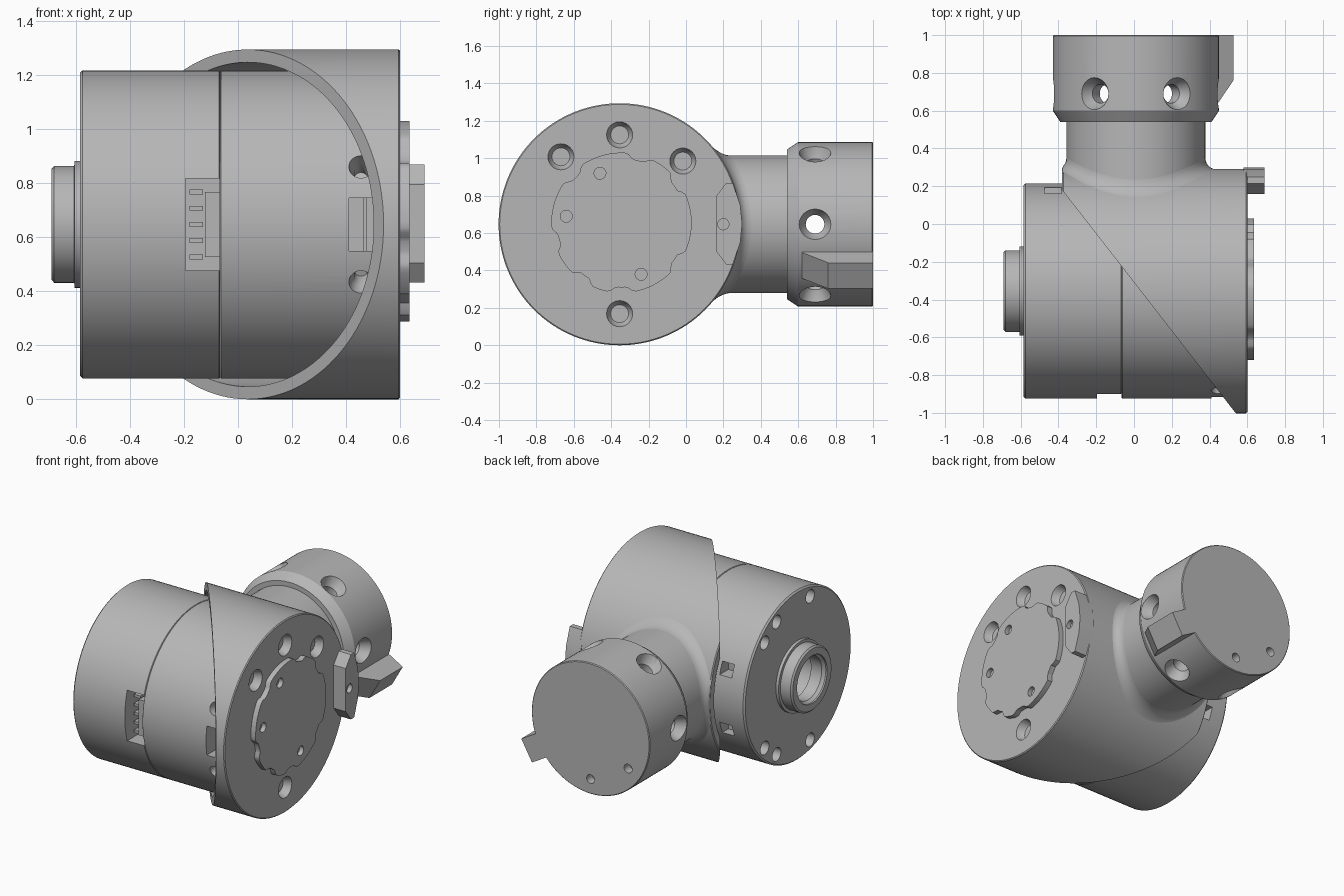
import bpy, bmesh
from math import sin, cos, radians, pi, sqrt
from mathutils import Vector, Matrix

if "Cube" in bpy.data.objects:
    bpy.data.objects.remove(bpy.data.objects["Cube"], do_unlink=True)

grey = bpy.data.materials.new("machined_grey")
grey.use_nodes = True
COLOUR = (0.47, 0.47, 0.47, 1)
grey.diffuse_color = COLOUR
grey.node_tree.nodes["Principled BSDF"].inputs["Base Color"].default_value = COLOUR

X, Y, Z = Vector((1, 0, 0)), Vector((0, 1, 0)), Vector((0, 0, 1))
CY, CZ = -0.355, 0.647      # main axis, runs along x
NX = 0.01                   # neck axis, runs along y
R_HOUSING, R_BODY, R_NECK, R_CAP = 0.647, 0.57, 0.368, 0.44


def finish(bm, name):
    bmesh.ops.recalc_face_normals(bm, faces=bm.faces)
    mesh = bpy.data.meshes.new(name)
    bm.to_mesh(mesh)
    bm.free()
    mesh.materials.append(grey)
    obj = bpy.data.objects.new(name, mesh)
    bpy.context.collection.objects.link(obj)
    return obj


def lathe(name, profile, loc, axis, sides=96):
    """Solid turned from (distance along axis, radius) pairs."""
    bm = bmesh.new()
    place = Matrix.Translation(loc) @ axis.to_track_quat('Z', 'Y').to_matrix().to_4x4()
    rings = [[bm.verts.new(place @ Vector((r * cos(2 * pi * i / sides), r * sin(2 * pi * i / sides), h)))
              for i in range(sides)] for h, r in profile]
    for a, b in zip(rings, rings[1:]):
        for i in range(sides):
            j = (i + 1) % sides
            bm.faces.new((a[i], a[j], b[j], b[i]))
    bm.faces.new(rings[0][::-1])
    bm.faces.new(rings[-1])
    return finish(bm, name)


def prism(name, points, start, end, axes, loc=(0, 0, 0)):
    """Outline drawn on the first two axes, extruded along the third."""
    bm = bmesh.new()
    place = Matrix.Translation(loc) @ Matrix(axes).transposed().to_4x4()
    low, high = [[bm.verts.new(place @ Vector((u, v, w))) for u, v in points] for w in (start, end)]
    bm.faces.new(low[::-1])
    bm.faces.new(high)
    for i in range(len(low)):
        j = (i + 1) % len(low)
        bm.faces.new((low[i], low[j], high[j], high[i]))
    return finish(bm, name)


def box(name, centre, size, turn=0):
    bm = bmesh.new()
    bmesh.ops.create_cube(bm, size=1, matrix=Matrix.Translation(centre)
                          @ Matrix.Rotation(turn, 4, 'Z') @ Matrix.Diagonal((*size, 1)))
    return finish(bm, name)


def cut(target, cutter):
    mod = target.modifiers.new("cut", 'BOOLEAN')
    mod.operation, mod.solver, mod.object = 'DIFFERENCE', 'EXACT', cutter
    with bpy.context.temp_override(object=target, active_object=target):
        bpy.ops.object.modifier_apply(modifier=mod.name)
    bpy.data.objects.remove(cutter, do_unlink=True)


def bolt_hole(target, point, outward, wide=0.07, narrow=0.036, depth=0.12):
    """Counterbored screw hole."""
    cut(target, lathe("hole_cutter", [(-depth, narrow), (-0.065, narrow), (-0.04, wide * 0.8), (0, wide), (0.05, wide)],
                      point, outward, 24))


def around(angle, radius):
    """Point on a circle about the main axis, as (y, z)."""
    return CY + radius * cos(radians(angle)), CZ + radius * sin(radians(angle))


def edged(start, end, r, b=0.01, b_end=0.003):
    return [(start, r - b), (start + b, r), (end - b_end, r), (end, r - b_end)]


main_axis = (0, CY, CZ)

# Slant-cut outer housing, hollow around the rotor
housing = lathe("outer_housing", edged(-0.38, 0.6, R_HOUSING, 0.006, 0.006), main_axis, X, 128)
slant_dir = Vector((-0.789, -0.614, 0))
cut(housing, box("slant_cutter", Vector((-0.07, -0.22, CZ)) + 2 * slant_dir, (4, 4, 4), pi + 0.661))
cut(housing, lathe("hollow_cutter", [(-0.6, 0.6), (0.55, 0.6)], main_axis, X, 128))
for angle in (90, 45, 131, 270):
    bolt_hole(housing, (0.6, *around(angle, 0.478)), X)

# Left body with screw holes, side pockets and a front window
body = lathe("left_body", edged(-0.585, -0.067, R_BODY), main_axis, X, 128)
for side in (-1, 1):
    for angle in (105, 63, 45):
        y, z = around(side * angle, 0.5)
        cut(body, lathe("rim_hole_cutter", [(-0.7, 0.045), (-0.5, 0.045)], (0, y, z), X, 24))
    cut(body, box("pocket_cutter", (-0.43, 0.18, CZ + side * 0.2), (0.09, 0.16, 0.08)))
cut(body, box("window_cutter", (-0.12, -0.87, CZ), (0.15, 0.3, 0.34)))
cut(body, lathe("bore_cutter", [(-0.7, 0.16), (-0.4, 0.16)], main_axis, X, 64))

# Small ribs and block seen in the window
box("window_block", (-0.095, -0.8, CZ), (0.056, 0.16, 0.24))
for i in range(5):
    box("window_rib", (-0.155, -0.8, CZ - 0.12 + i * 0.06), (0.05, 0.1, 0.018))

# Rotor inside the housing
rotor = lathe("inner_rotor", edged(-0.065, 0.545, R_BODY, 0.003), main_axis, X, 128)
cut(rotor, box("pocket_cutter", (0.465, -0.9, CZ), (0.11, 0.16, 0.195)))
box("pocket_rib", (0.47, -0.84, CZ), (0.012, 0.06, 0.195))
for angle in (158, 202):
    y, z = around(angle, R_BODY)
    bolt_hole(rotor, (0.455, y, z), Vector((0, y - CY, z - CZ)), 0.045, 0.025)

# Hollow stub shaft on the left face
shaft = lathe("stub_shaft", [(-0.69, 0.205), (-0.68, 0.216), (-0.606, 0.216), (-0.605, 0.235), (-0.58, 0.235)],
              main_axis, X)
cut(shaft, lathe("bore_cutter", [(-0.8, 0.16), (-0.68, 0.16), (-0.66, 0.145), (-0.5, 0.145)], main_axis, X, 64))

# Scalloped cover plate on the right face
notches = (35, 75, 135, 195, 235, 270, 325)
outline = []
for a in range(0, 360, 3):
    gap = min(abs((a - n + 180) % 360 - 180) for n in notches)
    r = 0.345 + 0.03 * min(1, max(0, (gap - 5) / 5))
    outline.append((r * cos(radians(a)), r * sin(radians(a))))
cover = prism("cover_plate", outline, 0.595, 0.635, (Y, Z, X), (0, -0.345, CZ + 0.008))
for y, z in ((-0.46, 0.92), (-0.64, 0.69), (-0.24, 0.38)):
    cut(cover, lathe("pin_cutter", [(0.605, 0.032), (0.7, 0.032)], (0, y, z), X, 16))

# Upright lug beside the cover
half = [(0.3, 0.0), (0.29, 0.1), (0.25, 0.218), (0.215, 0.218), (0.16, 0.145)]
lug_outline = half + [(y, -z) for y, z in half[:0:-1]]
lug = prism("side_lug", lug_outline, 0.58, 0.69, (Y, Z, X), (0, 0, CZ + 0.003))
cut(lug, lathe("pin_cutter", [(0.66, 0.03), (0.8, 0.03)], (0, 0.2, CZ), X, 16))

# Neck and its filleted root, which follows the housing curve
neck_axis = (NX, 0, CZ)
lathe("neck", [(0.2, R_NECK), (0.58, R_NECK)], neck_axis, Y)
bm = bmesh.new()
SIDES, STEPS, FILLET = 96, 6, 0.06
rows = []
for k in range(STEPS + 1):
    a = k / STEPS * pi / 2
    rad = R_NECK + FILLET * (1 - sin(a))
    row = []
    for i in range(SIDES):
        t = 2 * pi * i / SIDES
        surf = CY + sqrt(R_HOUSING ** 2 - (rad * sin(t)) ** 2)
        row.append(bm.verts.new((max(-0.38, NX + rad * cos(t)), surf + FILLET * (1 - cos(a)) - 0.003,
                                 CZ + rad * sin(t))))
    rows.append(row)
for a, b in zip(rows, rows[1:]):
    for i in range(SIDES):
        j = (i + 1) % SIDES
        bm.faces.new((a[i], a[j], b[j], b[i]))
finish(bm, "neck_fillet")

# Hollow end cap with six radial screw holes and two holes in its end face
cap = lathe("end_cap", [(0.54, 0.4), (0.6, R_CAP), (0.995, R_CAP), (1.0, R_CAP - 0.005)], neck_axis, Y)
cut(cap, lathe("cavity_cutter", [(0.61, 0.3), (0.9, 0.3)], neck_axis, Y))
for n in range(6):
    out = Vector((cos(n * pi / 3), 0, sin(n * pi / 3)))
    bolt_hole(cap, Vector((NX, 0.69, CZ)) + out * R_CAP, out, 0.085, 0.05, 0.2)
for angle in (-90, -145):
    cut(cap, lathe("pin_cutter", [(0.94, 0.03), (1.1, 0.03)],
                   (NX + 0.34 * cos(radians(angle)), 0, CZ + 0.34 * sin(radians(angle))), Y, 16))

# Locating key on the side of the cap
tilt = radians(-30)
prism("cap_key", [(0.4, 0.62), (0.44, 0.62), (0.55, 0.76), (0.55, 1.0), (0.4, 1.0)], -0.08, 0.08,
      (Vector((cos(tilt), 0, sin(tilt))), Y, Vector((-sin(tilt), 0, cos(tilt)))), neck_axis)

# Smooth the round faces, keep the edges crisp
bpy.ops.object.select_all(action='DESELECT')
for obj in bpy.context.collection.objects:
    if obj.type == 'MESH' and grey.name in obj.data.materials:
        obj.select_set(True)
        bpy.context.view_layer.objects.active = obj
bpy.ops.object.shade_smooth_by_angle(angle=radians(30))
